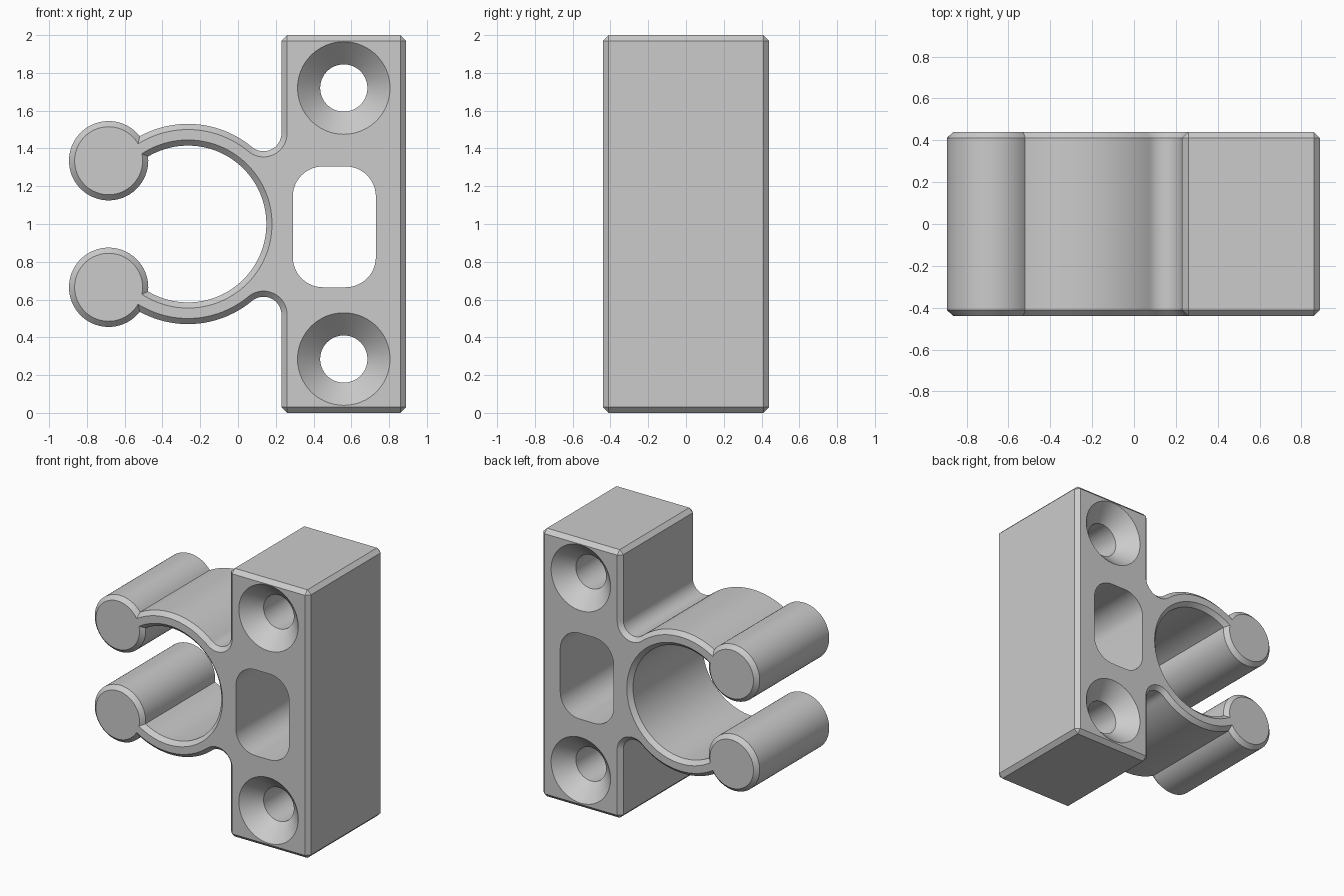
import bpy, bmesh
from math import pi, sin, cos, acos, atan2, hypot

cube = bpy.data.objects.get("Cube")
if cube:
    bpy.data.objects.remove(cube, do_unlink=True)

DEPTH, CHAMFER, MID = 0.44, 0.03, 1.0
X0, X1, TOP = 0.23, 0.89, 2.0          # mounting block
RING_X, RING_OUT, RING_IN = -0.265, 0.53, 0.415
TIP_X, TIP_Z, TIP_R = -0.685, 1.335, 0.21
FILLET = 0.095


def arc(cx, cz, r, a, b, n):
    return [(cx + r * cos(a + (b - a) * i / n), cz + r * sin(a + (b - a) * i / n))
            for i in range(n + 1)]


def ring_meets_tip(r, tip_r):
    """Angle on the ring, and on the tip, where the two circles cross."""
    dx, dz = TIP_X - RING_X, TIP_Z - MID
    dist = hypot(dx, dz)
    a = atan2(dz, dx) - acos((r * r + dist * dist - tip_r ** 2) / (2 * r * dist))
    return a, atan2(r * sin(a) - dz, r * cos(a) - dx)


def outline(d):
    """Clip profile moved inward by d; upper half, then its mirror."""
    c = CHAMFER
    pts = [(X1 - d, TOP - c), (X1 - c, TOP - d), (X0 + c, TOP - d), (X0 + d, TOP - c)]
    # fillet between block and ring
    fx = X0 - FILLET
    reach = RING_OUT + FILLET
    fz = MID + (reach ** 2 - (fx - RING_X) ** 2) ** 0.5
    to_fillet = atan2(fz - MID, fx - RING_X)
    pts += arc(fx, fz, FILLET + d, 0, to_fillet - pi, 20)
    # outer arm, round tip, inner arm
    r_out, r_in, r_tip = RING_OUT - d, RING_IN + d, TIP_R - d
    a_out, t_out = ring_meets_tip(r_out, r_tip)
    a_in, t_in = ring_meets_tip(r_in, r_tip)
    pts += arc(RING_X, MID, r_out, to_fillet, a_out, 28)[1:]
    pts += arc(TIP_X, TIP_Z, r_tip, t_out, t_in + 2 * pi, 56)[1:]
    pts += arc(RING_X, MID, r_in, a_in, 0, 48)[1:]
    return pts + [(x, 2 * MID - z) for x, z in reversed(pts[:-1])]


def circle(cx, cz, r, n=64):
    return arc(cx, cz, r, 0, 2 * pi, n)[:-1]


def rounded_slot(xa, xb, za, zb, r):
    pts = []
    corners = [(xb - r, zb - r), (xa + r, zb - r), (xa + r, za + r), (xb - r, za + r)]
    for i, (x, z) in enumerate(corners):
        pts += arc(x, z, r, i * pi / 2, (i + 1) * pi / 2, 12)
    return pts


def loft(bm, sections):
    """Join closed (y, points) sections with quads."""
    loops = [[bm.verts.new((x, y, z)) for x, z in pts] for y, pts in sections]
    for a, b in zip(loops, loops[1:]):
        for i in range(len(a)):
            j = (i + 1) % len(a)
            bm.faces.new((a[i], a[j], b[j], b[i]))


bm = bmesh.new()
# outer walls with chamfered front and back rims
side, rim = outline(0), outline(CHAMFER)
inner_y = DEPTH - CHAMFER
loft(bm, [(-DEPTH, rim), (-inner_y, side), (inner_y, side), (DEPTH, rim)])

# screw holes, countersunk on both faces
for z in (0.285, 1.72):
    wide, narrow = circle(0.56, z, 0.245), circle(0.56, z, 0.125)
    loft(bm, [(-DEPTH, wide), (-0.32, narrow), (0.32, narrow), (DEPTH, wide)])

# central slot
slot = rounded_slot(0.29, 0.73, 0.665, 1.305, 0.16)
loft(bm, [(-DEPTH, slot), (DEPTH, slot)])

bmesh.ops.remove_doubles(bm, verts=bm.verts[:], dist=0.0001)

# flat front and back faces around the holes
for s in (-1, 1):
    border = [e for e in bm.edges if e.is_boundary
              and all(v.co.y * s > DEPTH - 0.001 for v in e.verts)]
    bmesh.ops.triangle_fill(bm, edges=border, use_beauty=True, normal=(0, s, 0))
bmesh.ops.recalc_face_normals(bm, faces=bm.faces[:])

mesh = bpy.data.meshes.new("clip_bracket")
bm.to_mesh(mesh)
bm.free()
bracket = bpy.data.objects.new("clip_bracket", mesh)
bpy.context.collection.objects.link(bracket)

grey = bpy.data.materials.new("light_grey")
grey.use_nodes = True
colour = (0.6, 0.6, 0.6, 1)
grey.diffuse_color = colour
grey.node_tree.nodes["Principled BSDF"].inputs["Base Color"].default_value = colour
mesh.materials.append(grey)

bpy.ops.object.select_all(action="DESELECT")
bracket.select_set(True)
bpy.context.view_layer.objects.active = bracket
bpy.ops.object.shade_smooth_by_angle(angle=pi / 7)
